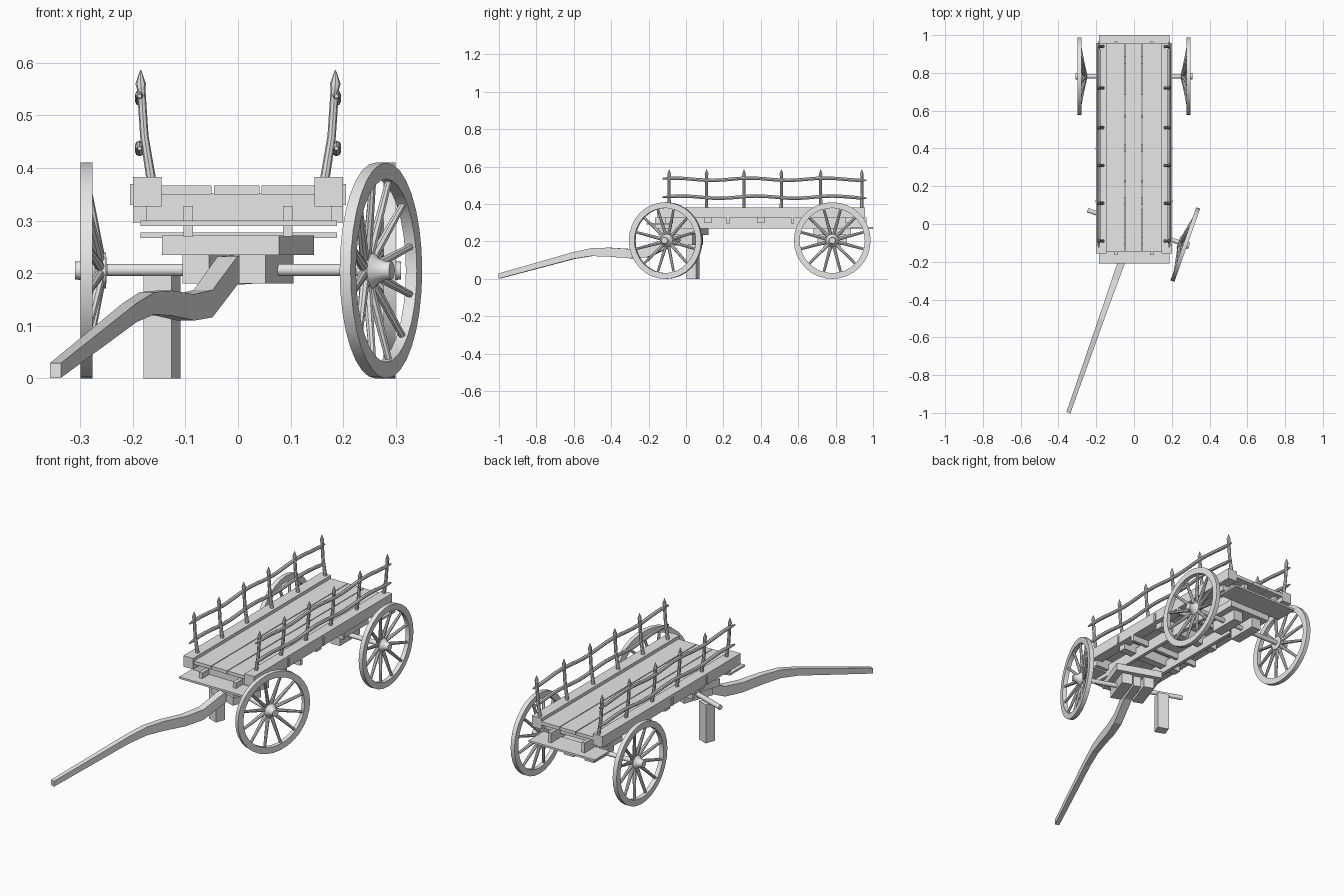
import bpy, bmesh, math
from mathutils import Matrix, Vector

cube = bpy.data.objects.get("Cube")
if cube:
    bpy.data.objects.remove(cube, do_unlink=True)

wood = bpy.data.materials.new("grey_wood")
wood.use_nodes = True
GREY = (0.8, 0.8, 0.8, 1)
wood.diffuse_color = GREY
wood.node_tree.nodes["Principled BSDF"].inputs["Base Color"].default_value = GREY

STILL = Matrix.Identity(4)


def finish(name, bm, frame=STILL, smooth=False):
    bmesh.ops.recalc_face_normals(bm, faces=bm.faces)
    bm.transform(frame)
    mesh = bpy.data.meshes.new(name)
    bm.to_mesh(mesh)
    bm.free()
    mesh.materials.append(wood)
    ob = bpy.data.objects.new(name, mesh)
    bpy.context.collection.objects.link(ob)
    if smooth:
        bpy.ops.object.select_all(action='DESELECT')
        bpy.context.view_layer.objects.active = ob
        ob.select_set(True)
        bpy.ops.object.shade_smooth_by_angle(angle=math.radians(40))
    return ob


def box(name, xs, ys, zs, frame=STILL):
    bm = bmesh.new()
    bmesh.ops.create_cube(bm, size=1)
    for v in bm.verts:
        v.co = [(r[0] + r[1]) / 2 + c * (r[1] - r[0]) for c, r in zip(v.co, (xs, ys, zs))]
    return finish(name, bm, frame)


def skin(bm, rings, closed=False):
    """Join rings of points into a surface, capped unless it closes on itself."""
    rings = [[bm.verts.new(p) for p in ring] for ring in rings]
    n = len(rings[0])
    pairs = list(zip(rings, rings[1:])) + ([(rings[-1], rings[0])] if closed else [])
    for a, b in pairs:
        for i in range(n):
            j = (i + 1) % n
            bm.faces.new((a[i], a[j], b[j], b[i]))
    if not closed:
        bm.faces.new(rings[0])
        bm.faces.new(rings[-1])


def tube(bm, path, radii, sides=8):
    path = [Vector(p) for p in path]
    rings = []
    for i, p in enumerate(path):
        d = (path[min(i + 1, len(path) - 1)] - path[max(i - 1, 0)]).normalized()
        side = d.orthogonal().normalized()
        up = d.cross(side)
        rings.append([p + radii[i] * (side * math.cos(t) + up * math.sin(t))
                      for t in (math.tau * k / sides for k in range(sides))])
    skin(bm, rings)


def turned(bm, profile, sides):
    """Solid turned around the x axis from (x, radius) points."""
    skin(bm, [[(x, r * math.cos(math.tau * k / sides), r * math.sin(math.tau * k / sides))
               for k in range(sides)] for x, r in profile])


WHEEL_R = 0.205
AXLE_X = 0.29


def wheel(name, frame, side):
    place = frame @ Matrix.Translation((0, 0, WHEEL_R)) @ Matrix.Diagonal((side, 1, 1, 1))
    # Rim
    bm = bmesh.new()
    n = 32
    section = [(0.277, 0.174), (0.277, WHEEL_R), (0.299, WHEEL_R), (0.299, 0.174)]
    skin(bm, [[(x, r * math.cos(math.tau * k / n), r * math.sin(math.tau * k / n))
               for x, r in section] for k in range(n)], closed=True)
    finish(name + "_rim", bm, place, True)
    # Dished spokes
    bm = bmesh.new()
    for k in range(12):
        a = math.tau * (k + 0.5) / 12
        c, s = math.cos(a), math.sin(a)
        tube(bm, [(0.262, 0.025 * c, 0.025 * s), (0.288, 0.178 * c, 0.178 * s)], [0.0095, 0.0065])
    finish(name + "_spokes", bm, place, True)
    # Hub
    bm = bmesh.new()
    turned(bm, [(0.25, 0.018), (0.251, 0.034), (0.272, 0.034), (0.283, 0.024),
                (0.297, 0.018), (0.31, 0.017)], 16)
    finish(name + "_hub", bm, place, True)


def undercarriage(name, frame, ends):
    bm = bmesh.new()
    tube(bm, [(ends[0], 0, 0.206), (ends[1], 0, 0.206)], [0.012, 0.012], 12)
    finish(name + "_axle", bm, frame, True)
    box(name + "_bolster", (-0.118, 0.118), (-0.1, 0.1), (0.235, 0.272), frame)
    for side in (-1, 1):
        box(name + "_hound", (side * 0.057 - 0.027, side * 0.057 + 0.027), (-0.08, 0.08),
            (0.18, 0.236), frame)


# Running gear: the front set is steered and has lost its right wheel
rear = Matrix.Translation((0, 0.782, 0))
front = Matrix.Translation((0, -0.013, 0)) @ Matrix.Rotation(math.radians(-19.4), 4, 'Z')
undercarriage("rear", rear, (-AXLE_X, AXLE_X))
undercarriage("front", front, (-0.26, AXLE_X))
wheel("rear_left_wheel", rear, 1)
wheel("rear_right_wheel", rear, -1)
wheel("front_left_wheel", front, 1)

# Prop standing in for the missing wheel
box("support_post", (-0.181, -0.125), (-0.026, 0.026), (0, 0.196), front)

# Draw pole: y, z, half width, half height
bm = bmesh.new()
skin(bm, [[(sx * w, y, z + sz * h) for sx, sz in ((-1, -1), (1, -1), (1, 1), (-1, 1))]
          for y, z, w, h in [(-1.045, 0.015, 0.011, 0.014), (-0.62, 0.125, 0.014, 0.018),
                             (-0.52, 0.143, 0.015, 0.021), (-0.42, 0.143, 0.016, 0.024),
                             (-0.3, 0.135, 0.018, 0.025), (-0.2, 0.142, 0.019, 0.026),
                             (-0.06, 0.205, 0.02, 0.027), (0.07, 0.208, 0.02, 0.027)]])
finish("draw_pole", bm, front)

# Bed: planks, beams and end boards
for x0, x1 in ((-0.158, -0.05), (-0.046, 0.041), (0.045, 0.15)):
    box("floor_plank", (x0, x1), (-0.147, 0.957), (0.35, 0.367))
for side in (-1, 1):
    box("side_beam", sorted((side * 0.145, side * 0.2)), (-0.155, 0.957), (0.327, 0.383))
    box("inner_beam", sorted((side * 0.086, side * 0.104)), (-0.165, 0.965), (0.27, 0.328))
    for y in (0.12, 0.4):
        box("beam_cleat", sorted((side * 0.198, side * 0.205)), (y - 0.006, y + 0.006), (0.33, 0.37))
for y in (0.225, 0.57):
    box("lower_joist", (-0.2, 0.2), (y - 0.008, y + 0.008), (0.296, 0.328))
for y in (-0.09, 0.12, 0.4, 0.87):
    box("cross_joist", (-0.175, 0.178), (y - 0.02, y + 0.02), (0.298, 0.351))
box("front_end_board", (-0.185, 0.188), (-0.21, -0.09), (0.29, 0.3))
box("rear_end_board", (-0.185, 0.188), (0.88, 1.0), (0.267, 0.277))

# Side fences: pointed stakes with two wavy rails
for side in (-1, 1):
    for y in (-0.09, 0.11, 0.31, 0.51, 0.72, 0.94):
        bm = bmesh.new()
        tube(bm, [(side * 0.161, y, 0.34), (side * 0.166, y, 0.385), (side * 0.178, y, 0.46),
                  (side * 0.184, y, 0.55), (side * 0.185, y, 0.56), (side * 0.185, y, 0.586)],
             [0.009, 0.009, 0.008, 0.008, 0.01, 0.001])
        finish("fence_stake", bm, STILL, True)
    for z, phase in ((0.437, 0), (0.533, 0.6)):
        bm = bmesh.new()
        count = 24
        path = [(side * 0.187, -0.125 + 1.09 * i / count,
                 z + 0.006 * math.sin(math.tau * 2.7 * i / count + phase)) for i in range(count + 1)]
        tube(bm, path, [0.004] + [0.009] * (count - 1) + [0.004])
        finish("fence_rail", bm, STILL, True)
